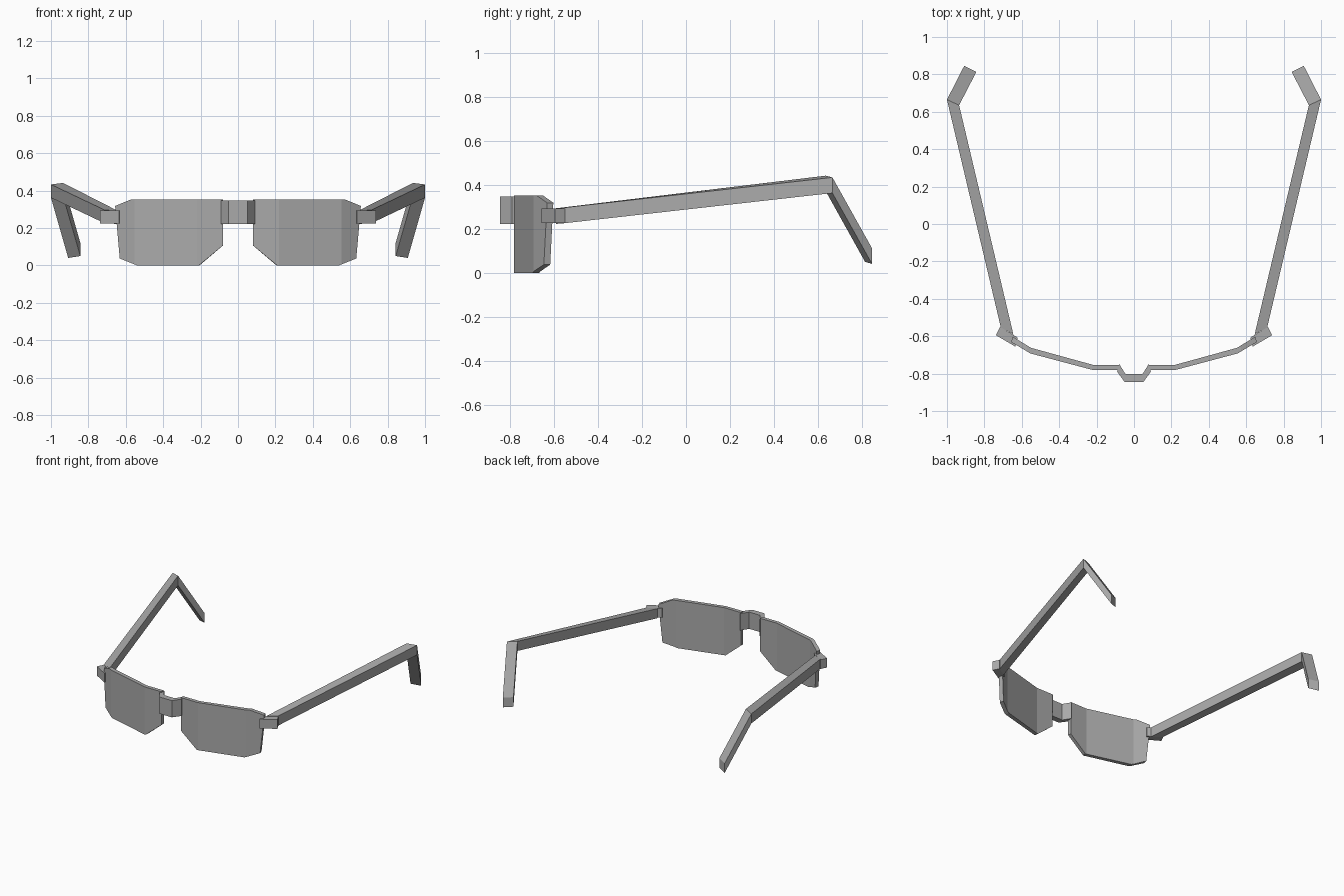
import bpy, bmesh

cube = bpy.data.objects.get("Cube")
if cube:
    bpy.data.objects.remove(cube, do_unlink=True)

# Single grey plastic colour
grey = bpy.data.materials.new("grey")
grey.use_nodes = True
COLOUR = (0.4, 0.4, 0.4, 1.0)
grey.diffuse_color = COLOUR
grey.node_tree.nodes["Principled BSDF"].inputs["Base Color"].default_value = COLOUR

# Wrap of the front: key x, front (x, y), back (x, y)
WRAP = [(0.05, (0.05, -0.79), (0.05, -0.745)),
        (0.22, (0.22, -0.79), (0.215, -0.745)),
        (0.555, (0.555, -0.702), (0.55, -0.652)),
        (0.76, (0.76, -0.582), (0.735, -0.537))]

# Rim outline in x, z
RIM = [(0.08, 0.352), (0.575, 0.352), (0.66, 0.318), (0.635, 0.037),
       (0.54, 0.0), (0.21, 0.0), (0.08, 0.107)]


def wrap(x, t):
    """Bend a flat point at depth t (0 front, 1 back) onto the curved front."""
    for (k0, f0, b0), (k1, f1, b1) in zip(WRAP, WRAP[1:]):
        if x <= k1 or k1 == WRAP[-1][0]:
            s = (x - k0) / (k1 - k0)
            front = [a + (b - a) * s for a, b in zip(f0, f1)]
            back = [a + (b - a) * s for a, b in zip(b0, b1)]
            return [a + (b - a) * t for a, b in zip(front, back)]


def finish(bm, name, mirrored=True):
    bmesh.ops.recalc_face_normals(bm, faces=bm.faces[:])
    mesh = bpy.data.meshes.new(name)
    bm.to_mesh(mesh)
    bm.free()
    mesh.materials.append(grey)
    obj = bpy.data.objects.new(name, mesh)
    bpy.context.collection.objects.link(obj)
    if mirrored:
        mod = obj.modifiers.new("mirror", 'MIRROR')
        mod.use_mirror_merge = False
    return obj


def wrapped_panel(name, outline, t0, t1, border=0.0, keep_border=True):
    """Flat outline, optionally reduced to its border or its inside, bent and thickened."""
    bm = bmesh.new()
    bm.faces.new([bm.verts.new((x, 0, z)) for x, z in outline])
    if border:
        centre = bm.faces[:]
        ring = bmesh.ops.inset_region(bm, faces=centre, thickness=border)["faces"]
        drop = centre if keep_border else ring
        bmesh.ops.delete(bm, geom=drop, context='FACES')
    for key in (0.22, 0.555):
        bmesh.ops.bisect_plane(bm, geom=bm.verts[:] + bm.edges[:] + bm.faces[:],
                               plane_co=(key, 0, 0), plane_no=(1, 0, 0))
    front = bm.verts[:]
    res = bmesh.ops.extrude_face_region(bm, geom=bm.faces[:], use_keep_orig=True)
    back = [g for g in res["geom"] if isinstance(g, bmesh.types.BMVert)]
    for verts, t in ((front, t0), (back, t1)):
        for v in verts:
            v.co.x, v.co.y = wrap(v.co.x, t)
    return finish(bm, name)


# Rims, recessed lenses and end pieces
wrapped_panel("rims", RIM, 0.0, 1.0, border=0.018)
wrapped_panel("lenses", RIM, 0.2, 0.8, border=0.016, keep_border=False)
wrapped_panel("hinges", [(0.635, 0.225), (0.738, 0.225), (0.738, 0.293), (0.635, 0.293)],
              0.0, 1.0)

# Bridge: bent bar between the rims
half = [(0.09, -0.79), (0.05, -0.845)]
inner = [(0.045, -0.803), (0.08, -0.747)]
plan = half + [(-x, y) for x, y in half[::-1] + inner[::-1]] + inner
bm = bmesh.new()
base = bm.faces.new([bm.verts.new((x, y, 0.222)) for x, y in plan])
res = bmesh.ops.extrude_face_region(bm, geom=[base], use_keep_orig=True)
bmesh.ops.translate(bm, vec=(0, 0, 0.124),
                    verts=[g for g in res["geom"] if isinstance(g, bmesh.types.BMVert)])
finish(bm, "bridge", mirrored=False)

# Temples: slanted section swept from the hinge to the bend, then down to the ear tip
stations = [((0.645, -0.59, 0.222), (0.712, -0.553, 0.225)),
            ((0.935, 0.635, 0.37), (1.0, 0.665, 0.362)),
            ((0.843, 0.813, 0.05), (0.908, 0.845, 0.04))]
HEIGHT = 0.071
bm = bmesh.new()
rings = []
for (xi, yi, zi), (xo, yo, zo) in stations:
    rings.append([bm.verts.new(p) for p in ((xi, yi, zi), (xo, yo, zo),
                                            (xo, yo, zo + HEIGHT), (xi, yi, zi + HEIGHT))])
for a, b in zip(rings, rings[1:]):
    for i in range(4):
        j = (i + 1) % 4
        bm.faces.new((a[i], a[j], b[j], b[i]))
bm.faces.new(rings[0])
bm.faces.new(rings[-1])
finish(bm, "temples")
